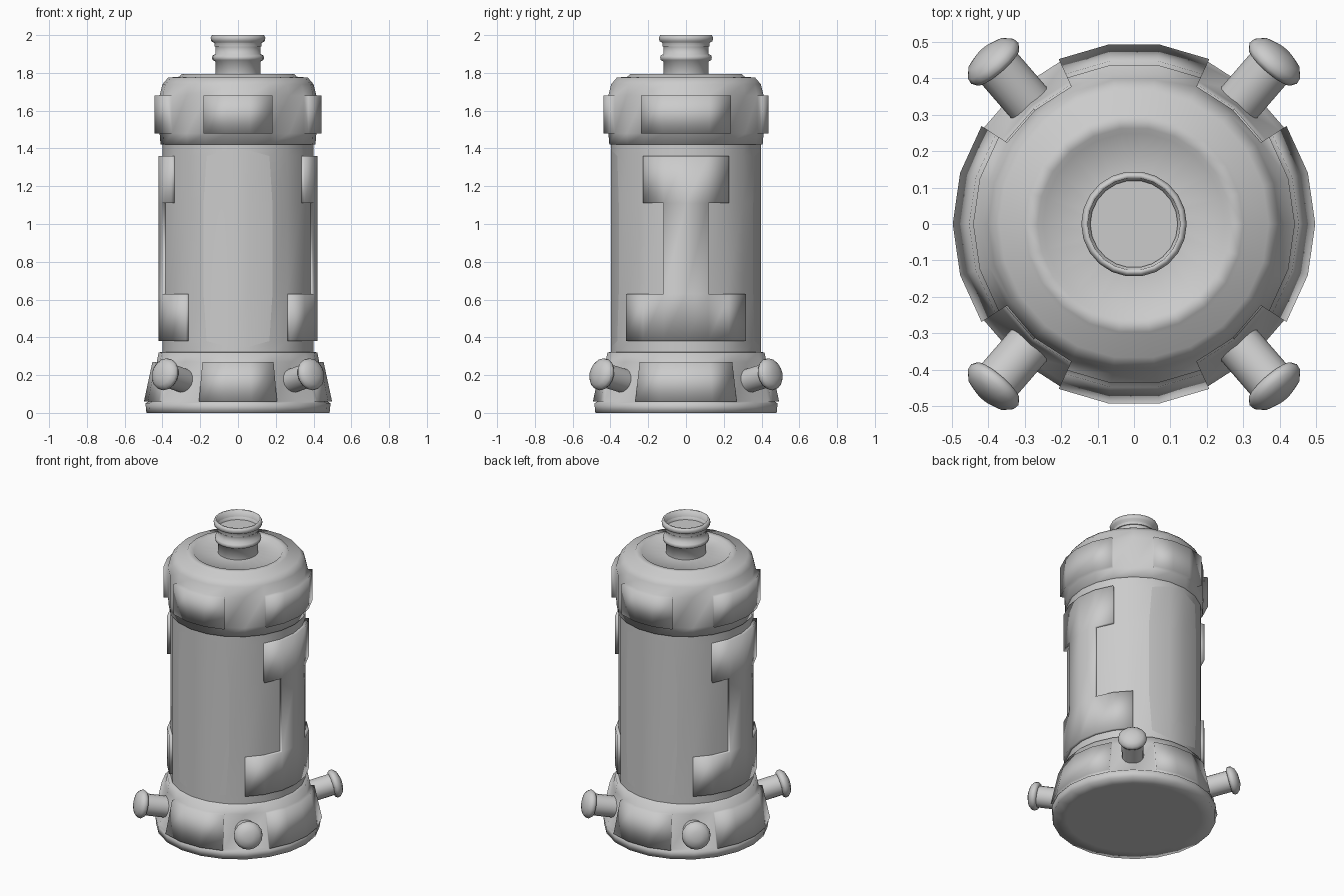
import bpy, bmesh, math
from mathutils import Vector, Matrix

if "Cube" in bpy.data.objects:
    bpy.data.objects.remove(bpy.data.objects["Cube"], do_unlink=True)

SIDES = 22
STEP = math.tau / SIDES

grey = bpy.data.materials.new("plain grey")
grey.use_nodes = True
COLOUR = (0.6, 0.6, 0.6, 1)
grey.diffuse_color = COLOUR
grey.node_tree.nodes["Principled BSDF"].inputs["Base Color"].default_value = COLOUR


def revolve(profile, sides=SIDES, cap_start=False, cap_end=False):
    """Spin (radius, height) points round z; return mesh, vertex rows, face rows."""
    bm = bmesh.new()
    rows = [[bm.verts.new((r * math.cos(i * math.tau / sides),
                           r * math.sin(i * math.tau / sides), z))
             for i in range(sides)] for r, z in profile]
    faces = [[bm.faces.new((a[i], a[(i + 1) % sides], b[(i + 1) % sides], b[i]))
              for i in range(sides)] for a, b in zip(rows, rows[1:])]
    if cap_start:
        bm.faces.new(rows[0][::-1])
    if cap_end:
        bm.faces.new(rows[-1])
    for f in bm.faces:
        f.smooth = True
    return bm, rows, faces


def side_columns(centre, count):
    """Face columns centred on a vertex or face column."""
    first = round(centre - count / 2)
    return [(first + k) % SIDES for k in range(count)]


def push(bm, faces, distance):
    """Extrude a patch and move it radially; return the moved faces."""
    geom = bmesh.ops.extrude_face_region(bm, geom=faces)["geom"]
    for v in (g for g in geom if isinstance(g, bmesh.types.BMVert)):
        flat = Vector((v.co.x, v.co.y, 0))
        v.co += flat.normalized() * distance
    moved = [g for g in geom if isinstance(g, bmesh.types.BMFace)]
    for f in bm.faces:
        f.smooth = True
    return moved


def finish(bm, name, matrix=None):
    bmesh.ops.recalc_face_normals(bm, faces=bm.faces)
    mesh = bpy.data.meshes.new(name)
    bm.to_mesh(mesh)
    bm.free()
    mesh.materials.append(grey)
    obj = bpy.data.objects.new(name, mesh)
    if matrix:
        obj.matrix_world = matrix
    bpy.context.collection.objects.link(obj)
    return obj


LEFT, BACK, RIGHT, FRONT = (SIDES * k / 4 for k in range(4))
# Four panels: wide ones at the sides, narrower ones at front and back
PANELS = [(LEFT, 4), (RIGHT, 4), (FRONT, 3), (BACK, 3)]

# Base with four raised panels
bm, rows, faces = revolve([(0.40, 0), (0.485, 0.0), (0.49, 0.05), (0.475, 0.06),
                           (0.43, 0.27), (0.42, 0.32), (0.38, 0.325)], cap_start=True)
for centre, count in PANELS:
    push(bm, [faces[3][c] for c in side_columns(centre, count)], 0.023)
finish(bm, "base")

# Body with stepped side plates and recessed windows
bm, rows, faces = revolve([(0.40, 0.31), (0.40, 0.38), (0.40, 0.63),
                           (0.40, 1.11), (0.40, 1.36), (0.40, 1.43)])
for centre in (FRONT, BACK):
    cols = side_columns(centre, 3)
    inner = [cols[1], cols[2]]
    for c in inner:                       # bow the window's top and bottom edges
        rows[1][c].co.z -= 0.03
        rows[4][c].co.z += 0.03
    for r in (2, 3):                      # bow its sides
        for c, turn in ((cols[0], -1), ((cols[2] + 1) % SIDES, 1)):
            rows[r][c].co.rotate(Matrix.Rotation(turn * math.radians(2.6), 3, "Z"))
for centre in (LEFT, RIGHT):
    patch = [faces[r][c] for r, count in ((1, 6), (2, 2), (3, 4))
             for c in side_columns(centre, count)]
    push(bm, patch, 0.02)
panes = []
for centre in (FRONT, BACK):
    patch = [faces[r][c] for r in (1, 2, 3) for c in side_columns(centre, 3)]
    panes += push(bm, patch, -0.027)
for f in panes:
    f.smooth = False
    for e in f.edges:
        e.smooth = not any(g not in panes for g in e.link_faces)
finish(bm, "body")

# Top cap with four raised panels and a dished lid
bm, rows, faces = revolve([(0.38, 1.42), (0.41, 1.42), (0.415, 1.48), (0.415, 1.68),
                           (0.40, 1.74), (0.37, 1.775), (0.31, 1.78), (0.30, 1.793),
                           (0.265, 1.793), (0.25, 1.775), (0.10, 1.79)])
for centre, count in PANELS:
    push(bm, [faces[2][c] for c in side_columns(centre, count)], 0.027)
finish(bm, "top_cap")

# Neck with a ridge and an open rim
bm, rows, faces = revolve([(0.12, 1.78), (0.12, 1.86), (0.135, 1.868), (0.138, 1.88),
                           (0.135, 1.892), (0.12, 1.90), (0.12, 1.955), (0.142, 1.968),
                           (0.145, 1.985), (0.138, 2.0), (0.127, 2.0), (0.125, 1.94)])
finish(bm, "neck")
bm = bmesh.new()
bmesh.ops.create_circle(bm, cap_ends=True, segments=SIDES, radius=0.126,
                        matrix=Matrix.Translation((0, 0, 1.94)))
finish(bm, "neck_floor")

# Knobs on the four diagonals, tilted upward
TILT = math.radians(13)
KNOB = [(0.065, 0), (0.065, 0.20), (0.078, 0.202), (0.086, 0.215),
        (0.083, 0.232), (0.065, 0.25), (0.03, 0.262)]
for name, column in (("back_left", 3), ("back_right", 8),
                     ("front_right", 14), ("front_left", 19)):
    angle = column * STEP
    bm, rows, faces = revolve(KNOB, 16, cap_start=True, cap_end=True)
    matrix = (Matrix.Rotation(angle, 4, "Z") @ Matrix.Translation((0.375, 0, 0.155))
              @ Matrix.Rotation(math.pi / 2 - TILT, 4, "Y"))
    knob = finish(bm, name + "_knob", matrix)
    bpy.context.view_layer.objects.active = knob
    knob.select_set(True)
    bpy.ops.object.shade_smooth_by_angle(angle=math.radians(50))
    knob.select_set(False)
